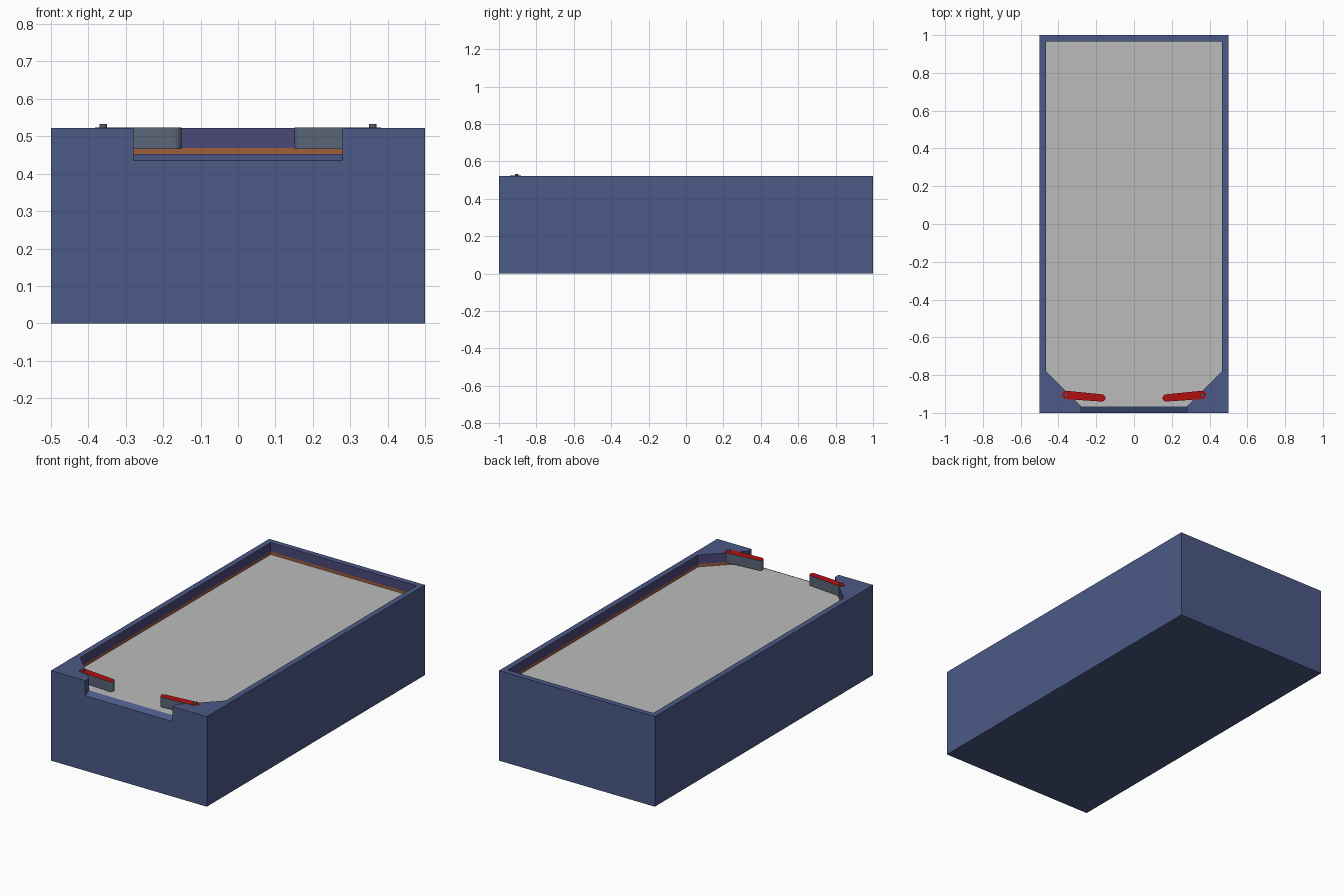
import bpy, bmesh, math
from mathutils import Vector

if "Cube" in bpy.data.objects:
    bpy.data.objects.remove(bpy.data.objects["Cube"])


def material(name, rgb):
    m = bpy.data.materials.new(name)
    m.diffuse_color = (*rgb, 1)
    m.use_nodes = True
    m.node_tree.nodes["Principled BSDF"].inputs["Base Color"].default_value = m.diffuse_color
    return m


BLUE = material("cabinet_blue", (0.07, 0.10, 0.24))
PURPLE = material("lining_purple", (0.07, 0.065, 0.19))
ORANGE = material("trim_orange", (0.35, 0.11, 0.04))
GREY = material("floor_grey", (0.5, 0.5, 0.5))
RED = material("flipper_red", (0.45, 0.005, 0.005))
STEEL = material("flipper_side", (0.10, 0.13, 0.18))


def prism(name, outline, levels, place, bottom, bands, top):
    """Stack an outline over several levels; one material per band and cap."""
    bm = bmesh.new()
    mats = list(dict.fromkeys([bottom, *bands, top]))
    rings = [[bm.verts.new(place(a, b, h)) for a, b in outline] for h in levels]
    n = len(outline)
    for k, mat in enumerate(bands):
        for i in range(n):
            j = (i + 1) % n
            f = bm.faces.new((rings[k][i], rings[k][j], rings[k + 1][j], rings[k + 1][i]))
            f.material_index = mats.index(mat)
    bm.faces.new(rings[0][::-1]).material_index = mats.index(bottom)
    bm.faces.new(rings[-1]).material_index = mats.index(top)
    bmesh.ops.recalc_face_normals(bm, faces=bm.faces)
    me = bpy.data.meshes.new(name)
    bm.to_mesh(me)
    bm.free()
    for m in mats:
        me.materials.append(m)
    ob = bpy.data.objects.new(name, me)
    bpy.context.collection.objects.link(ob)
    return ob


def upright(x, y, z):
    return (x, y, z)


def sideways(y, z, x):
    return (x, y, z)


def cut(target, cutter):
    mod = target.modifiers.new("cut", 'BOOLEAN')
    mod.object = cutter
    mod.solver = 'EXACT'
    mod.material_mode = 'TRANSFER'
    bpy.context.view_layer.objects.active = target
    bpy.ops.object.modifier_apply(modifier=mod.name)
    bpy.data.objects.remove(cutter)


# Cabinet body
H, FLOOR = 0.522, 0.453
cabinet = prism("cabinet", [(-.5, -1), (.5, -1), (.5, 1), (-.5, 1)], [0, H],
                upright, BLUE, [BLUE], BLUE)

# Recess with cut front corners: grey floor, orange trim, purple lining
recess = [(-.28, -.966), (.28, -.966), (.467, -.778), (.467, .967), (-.467, .967), (-.467, -.778)]
cut(cabinet, prism("recess_cutter", recess, [FLOOR, .469, .6], upright,
                   GREY, [ORANGE, PURPLE], PURPLE))

# Front opening with a sill sloping down to the front
slope = (FLOOR - .435) / .034
notch = [(y, .435 + slope * (y + 1)) for y in (-1.1, -.946)] + [(-.946, .6), (-1.1, .6)]
cut(cabinet, prism("opening_cutter", notch, [-.28, .28], sideways, BLUE, [BLUE], BLUE))


def flipper_outline(p, q, rp, rq, steps=10):
    """Tapered bat with round ends at p and q."""
    d = Vector(q) - Vector(p)
    base = math.atan2(d.y, d.x)
    tilt = math.acos((rp - rq) / d.length)
    pts = []
    for c, r, start, sweep in ((p, rp, base + tilt, 2 * math.pi - 2 * tilt),
                               (q, rq, base - tilt, 2 * tilt)):
        for i in range(steps + 1):
            a = start + sweep * i / steps
            pts.append((c[0] + r * math.cos(a), c[1] + r * math.sin(a)))
    return pts


# Flippers and their pivot pins
for side, s in (("left", -1), ("right", 1)):
    pivot, tip = (s * .36, -.905), (s * .17, -.921)
    prism(side + "_flipper", flipper_outline(pivot, tip, .022, .019),
          [.466, .524], upright, STEEL, [STEEL], RED)
    pin = [(pivot[0] + .01 * math.cos(i * math.pi / 6), pivot[1] + .01 * math.sin(i * math.pi / 6))
           for i in range(12)]
    prism(side + "_pivot_pin", pin, [.5, .533], upright, STEEL, [STEEL], STEEL)
